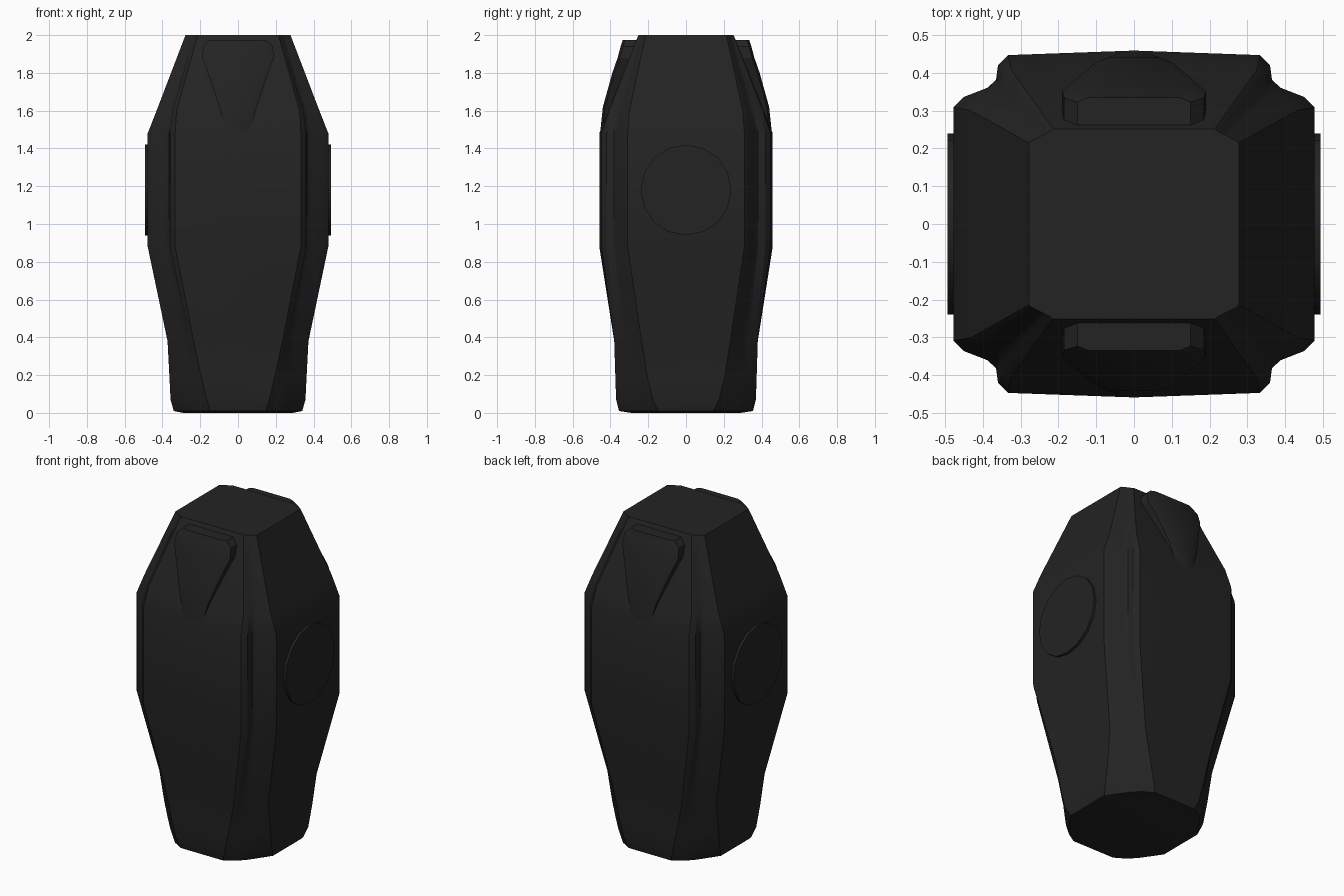
import bpy, bmesh, math
from mathutils import Vector, Matrix

cube = bpy.data.objects.get("Cube")
if cube:
    bpy.data.objects.remove(cube)

mat = bpy.data.materials.new("matte_black")
mat.use_nodes = True
color = (0.017, 0.017, 0.017, 1)
mat.diffuse_color = color
mat.node_tree.nodes["Principled BSDF"].inputs["Base Color"].default_value = color


def finish(name, bm, angle=25):
    bmesh.ops.recalc_face_normals(bm, faces=bm.faces[:])
    mesh = bpy.data.meshes.new(name)
    bm.to_mesh(mesh)
    bm.free()
    mesh.materials.append(mat)
    obj = bpy.data.objects.new(name, mesh)
    bpy.context.collection.objects.link(obj)
    bpy.ops.object.select_all(action='DESELECT')
    bpy.context.view_layer.objects.active = obj
    obj.select_set(True)
    bpy.ops.object.shade_smooth_by_angle(angle=math.radians(angle))
    return obj


def loft(bm, rings):
    rows = [[bm.verts.new(p) for p in ring] for ring in rings]
    n = len(rows[0])
    for low, high in zip(rows, rows[1:]):
        for i in range(n):
            j = (i + 1) % n
            bm.faces.new((low[i], low[j], high[j], high[i]))
    bm.faces.new(rows[0][::-1])
    bm.faces.new(rows[-1])


def section(z, ax, ay, bx, by, lip, dent, bulge):
    """Four-panel cross-section with rounded panel lips and grooved corners."""
    a = Vector((ax, ay - lip))
    b = Vector((bx - lip, by))
    inward = Vector((-0.7, -0.7)) * dent
    quarter = [Vector((0, ay + bulge)), Vector((ax - lip, ay)), a,
               a.lerp(b, 0.25) + inward, a.lerp(b, 0.5) + inward,
               b, Vector((bx, by - lip))]
    right = quarter + [Vector((bx, 0))]
    right += [Vector((p.x, -p.y)) for p in reversed(quarter)]
    ring = right + [Vector((-p.x, p.y)) for p in reversed(right[1:-1])]
    return [(p.x, p.y, z) for p in ring]


# Body: base collar, flared middle and tapered head
bm = bmesh.new()
loft(bm, [section(*row) for row in (
    (0.0, 0.13, 0.29, 0.29, 0.13, 0.004, -0.02, 0),
    (0.01, 0.15, 0.355, 0.34, 0.15, 0.004, -0.02, 0),
    (0.07, 0.17, 0.37, 0.357, 0.18, 0.004, -0.01, 0),
    (0.19, 0.20, 0.374, 0.363, 0.21, 0.006, 0, 0),
    (0.38, 0.25, 0.38, 0.373, 0.25, 0.015, 0.01, 0),
    (0.88, 0.36, 0.447, 0.478, 0.336, 0.027, 0.025, 0.012),
    (1.48, 0.36, 0.447, 0.478, 0.336, 0.027, 0.025, 0.012),
    (1.60, 0.345, 0.408, 0.431, 0.32, 0.02, 0.018, 0.006),
    (2.0, 0.22, 0.252, 0.278, 0.22, 0.006, 0, 0),
)])
finish("body", bm)

# Raised wedge panels on the front and back of the head
for name, side in (("front_wedge", -1), ("back_wedge", 1)):
    bm = bmesh.new()
    rows = []
    for z, w, y in ((1.48, 0.06, 0.455), (1.62, 0.10, 0.44), (1.8, 0.16, 0.39),
                    (1.88, 0.19, 0.362), (1.94, 0.185, 0.346), (1.975, 0.15, 0.335)):
        rows.append([(-w, side * 0.2, z), (w, side * 0.2, z),
                     (w, side * (y - 0.012), z), (w - 0.03, side * y, z),
                     (0.03 - w, side * y, z), (-w, side * (y - 0.012), z)])
    loft(bm, rows)
    finish(name, bm)

# Round plates on both sides
for name, side in (("left_disc", 1), ("right_disc", -1)):
    bm = bmesh.new()
    place = Matrix.Translation((side * 0.473, 0, 1.18)) @ Matrix.Rotation(math.pi / 2, 4, 'Y')
    bmesh.ops.create_cone(bm, cap_ends=True, segments=16, radius1=0.24,
                          radius2=0.24, depth=0.04, matrix=place)
    finish(name, bm)
